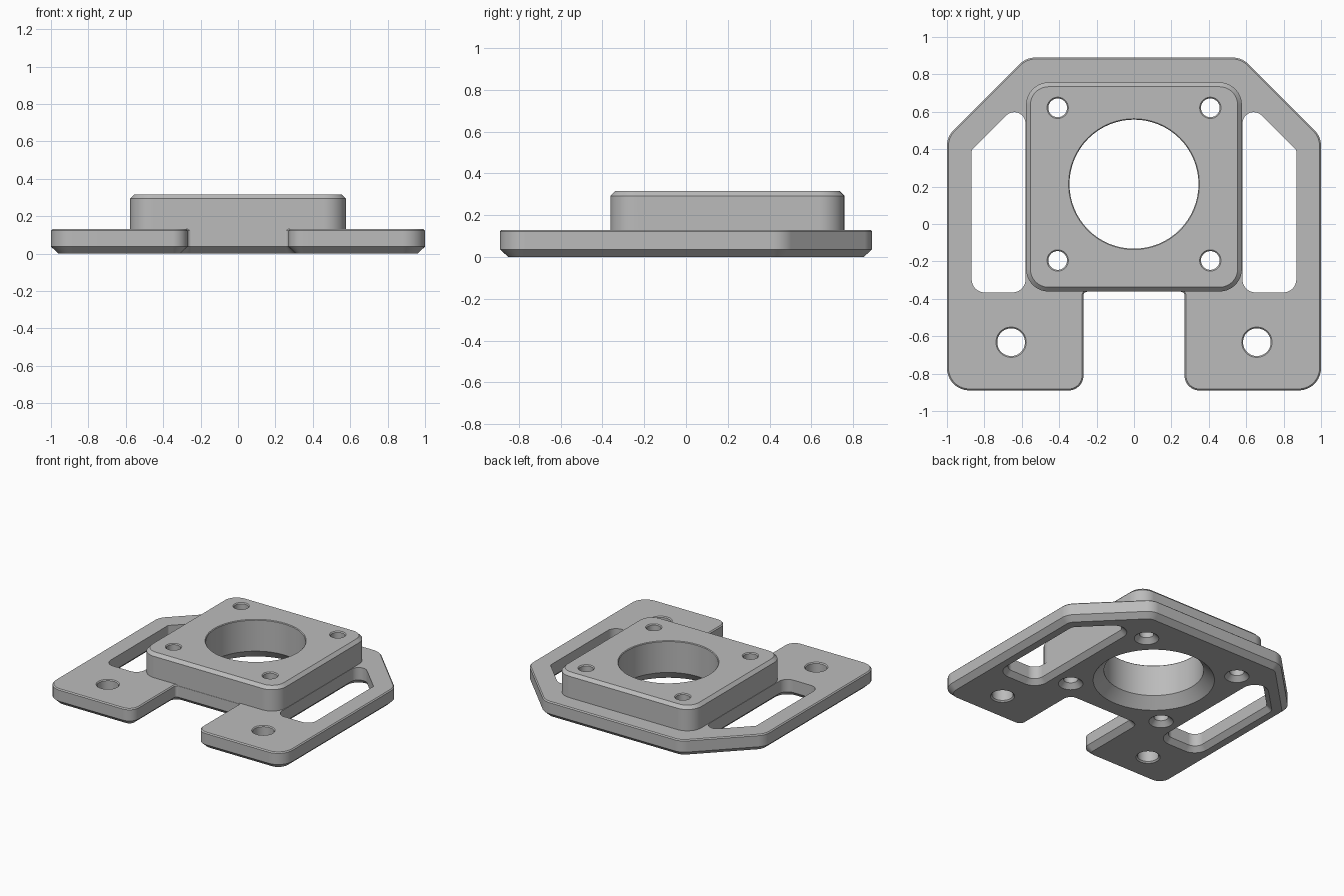
import bpy
import bmesh
import math
from mathutils import Vector

if "Cube" in bpy.data.objects:
    bpy.data.objects.remove(bpy.data.objects["Cube"], do_unlink=True)

grey = bpy.data.materials.new("plain grey")
grey.use_nodes = True
grey.diffuse_color = (0.5, 0.5, 0.5, 1)
grey.node_tree.nodes["Principled BSDF"].inputs["Base Color"].default_value = (0.5, 0.5, 0.5, 1)


def rounded(corners, steps=9):
    """Counter-clockwise (x, y, radius) corners to a list of (point, outward normal)."""
    out = []
    for i, (x, y, r) in enumerate(corners):
        p = Vector((x, y))
        before = (p - Vector(corners[i - 1][:2])).normalized()
        after = (Vector(corners[(i + 1) % len(corners)][:2]) - p).normalized()
        n0, n1 = Vector((before.y, -before.x)), Vector((after.y, -after.x))
        turn = math.atan2(before.x * after.y - before.y * after.x, before.dot(after))
        side = math.copysign(1, turn)
        mid = (n0 + n1).normalized()
        centre = p - mid * side * r / math.cos(turn / 2)
        for k in range(steps + 1):
            a = math.atan2(n0.y, n0.x) + turn * k / steps
            n = Vector((math.cos(a), math.sin(a)))
            out.append((centre + n * side * r, n))
    return out


def circle(x, y, r, count=64):
    ring = []
    for k in range(count):
        n = Vector((math.cos(math.tau * k / count), math.sin(math.tau * k / count)))
        ring.append((Vector((x, y)) + n * r, n))
    return ring


def solid(name, outline, layers):
    """Stack an outline at (height, outward offset) layers."""
    bm = bmesh.new()
    rings = [[bm.verts.new((*(p + n * grow), z)) for p, n in outline] for z, grow in layers]
    count = len(outline)
    for low, high in zip(rings, rings[1:]):
        for i in range(count):
            j = (i + 1) % count
            bm.faces.new((low[i], low[j], high[j], high[i]))
    bm.faces.new(rings[0][::-1])
    bm.faces.new(rings[-1])
    mesh = bpy.data.meshes.new(name)
    bm.to_mesh(mesh)
    bm.free()
    mesh.materials.append(grey)
    obj = bpy.data.objects.new(name, mesh)
    bpy.context.collection.objects.link(obj)
    return obj


def combine(target, other, operation):
    bpy.context.view_layer.objects.active = target
    mod = target.modifiers.new(operation, 'BOOLEAN')
    mod.operation, mod.solver, mod.object = operation, 'EXACT', other
    bpy.ops.object.modifier_apply(modifier=mod.name)
    bpy.data.objects.remove(other, do_unlink=True)


def mirrored(corners):
    """Reflect across x = 0, keeping counter-clockwise order."""
    return [(-x, y, r) for x, y, r in reversed(corners)]


# Base plate with two feet, clipped back corners and chamfered rims
half = [(0.27, -0.362, 0.02), (0.27, -0.89, 0.08), (1, -0.89, 0.12),
        (1, 0.467, 0.12), (0.577, 0.89, 0.12)]
plate = solid("mounting_plate", rounded(half + mirrored(half)),
              [(0, -0.04), (0.037, 0), (0.122, 0), (0.13, -0.008)])

# Raised square boss
boss_half = [(0.577, -0.361, 0.12), (0.577, 0.757, 0.12)]
boss = solid("raised_boss", rounded(boss_half + mirrored(boss_half)),
             [(0.08, 0), (0.293, 0), (0.316, -0.023)])
combine(plate, boss, 'UNION')

# Side slots, flared underneath
slot = [(0.58, -0.366, 0.07), (0.868, -0.366, 0.07), (0.868, 0.395, 0.02), (0.58, 0.683, 0.06)]
for corners in (slot, mirrored(slot)):
    cutter = solid("slot_cutter", rounded(corners),
                   [(-0.01, 0.045), (0, 0.035), (0.035, 0), (0.2, 0)])
    combine(plate, cutter, 'DIFFERENCE')


# Round holes with countersinks below and fine bevels above
def drill(x, y, r, sink, top, bevel):
    cutter = solid("hole_cutter", circle(x, y, r),
                   [(-0.01, sink + 0.01), (sink, 0), (top - bevel, 0), (top + 0.01, bevel + 0.01)])
    combine(plate, cutter, 'DIFFERENCE')


drill(0, 0.213, 0.345, 0.075, 0.316, 0.005)
for side in (-1, 1):
    drill(side * 0.657, -0.632, 0.074, 0.01, 0.13, 0.007)
    for y in (-0.195, 0.621):
        drill(side * 0.408, y, 0.05, 0.035, 0.316, 0.007)

# Smooth curved walls, crisp edges
bpy.ops.object.select_all(action='DESELECT')
plate.select_set(True)
bpy.context.view_layer.objects.active = plate
bpy.ops.object.shade_smooth_by_angle(angle=math.radians(25))
weighted = plate.modifiers.new("flat_face_normals", 'WEIGHTED_NORMAL')
weighted.keep_sharp = True
